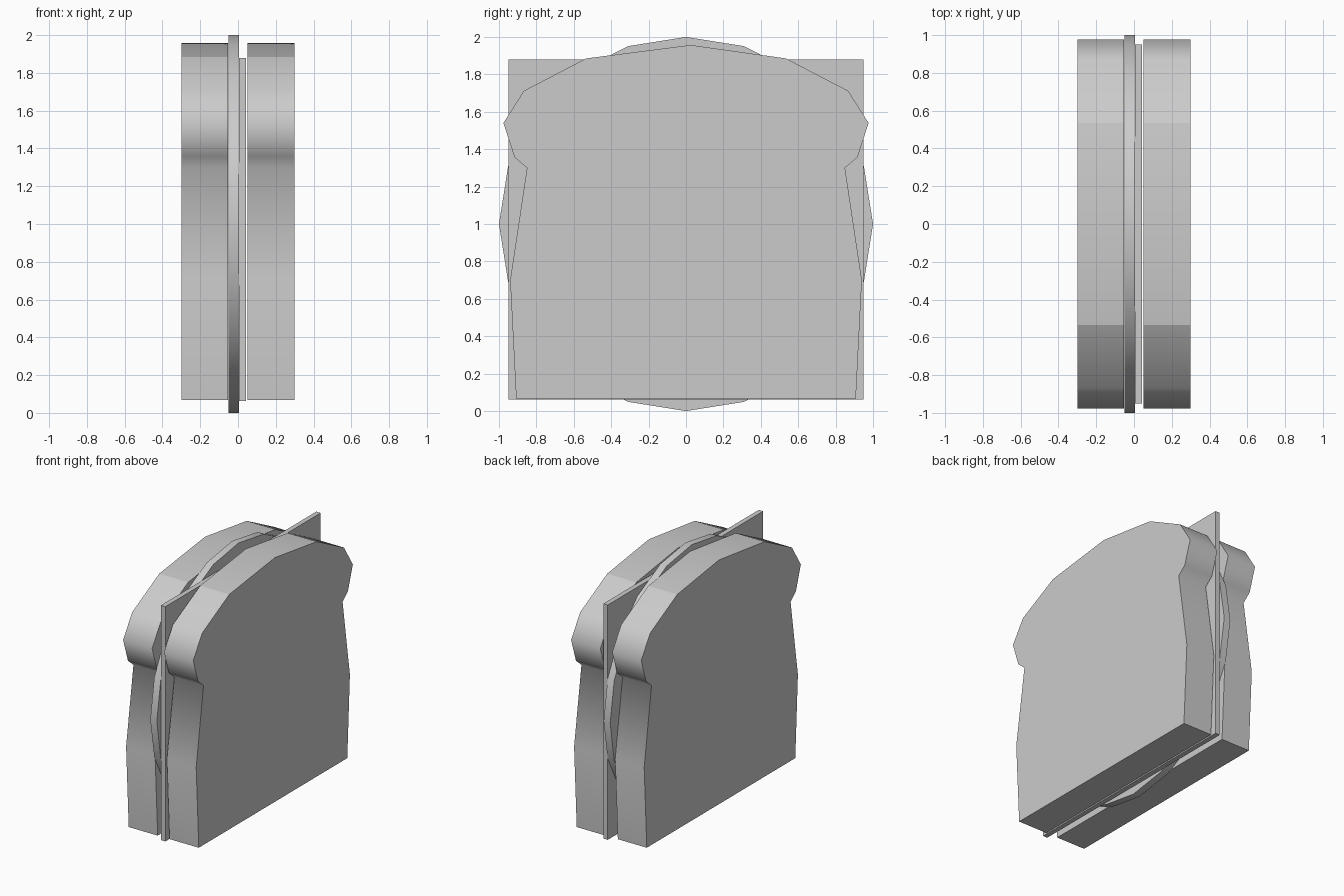
import bpy, bmesh, math

if "Cube" in bpy.data.objects:
    bpy.data.objects.remove(bpy.data.objects["Cube"])


def extrude_x(name, profile, x0, x1, sharp_angle=60, crease_y=None):
    """Prism along x from a (y, z) outline, smooth rim with sharp cap edges."""
    bm = bmesh.new()
    a = [bm.verts.new((x0, y, z)) for y, z in profile]
    b = [bm.verts.new((x1, y, z)) for y, z in profile]
    n = len(profile)
    bm.faces.new(a)
    bm.faces.new(b)
    for i in range(n):
        j = (i + 1) % n
        bm.faces.new((a[i], a[j], b[j], b[i]))
    bmesh.ops.recalc_face_normals(bm, faces=bm.faces)
    for f in bm.faces:
        f.smooth = True
    for e in bm.edges:
        e.smooth = e.calc_face_angle() < math.radians(sharp_angle)
        if crease_y and all(abs(abs(v.co.y) - crease_y) < 0.001 for v in e.verts):
            e.smooth = False
    mesh = bpy.data.meshes.new(name)
    bm.to_mesh(mesh)
    bm.free()
    obj = bpy.data.objects.new(name, mesh)
    bpy.context.collection.objects.link(obj)
    return obj


# Bread outline: one half mirrored, with a slightly off-centre crown
half = [(0.535, 1.885), (0.867, 1.712), (0.976, 1.54), (0.917, 1.357),
        (0.85, 1.30), (0.94, 0.70), (0.908, 0.067)]
bread = [(0.025, 1.957)] + half + [(-y, z) for y, z in reversed(half)]
extrude_x("left_bread_slice", bread, -0.30, -0.052, crease_y=0.535)
extrude_x("right_bread_slice", bread, 0.05, 0.30, crease_y=0.535)

# Round filling: thin twenty-sided disc
disc = [(math.sin(math.tau * i / 20), 1 + math.cos(math.tau * i / 20)) for i in range(20)]
extrude_x("round_filling", disc, -0.051, 0.005)

# Square cheese slice
square = [(-0.95, 0.063), (0.95, 0.063), (0.95, 1.88), (-0.95, 1.88)]
extrude_x("square_cheese", square, 0.005, 0.043)
